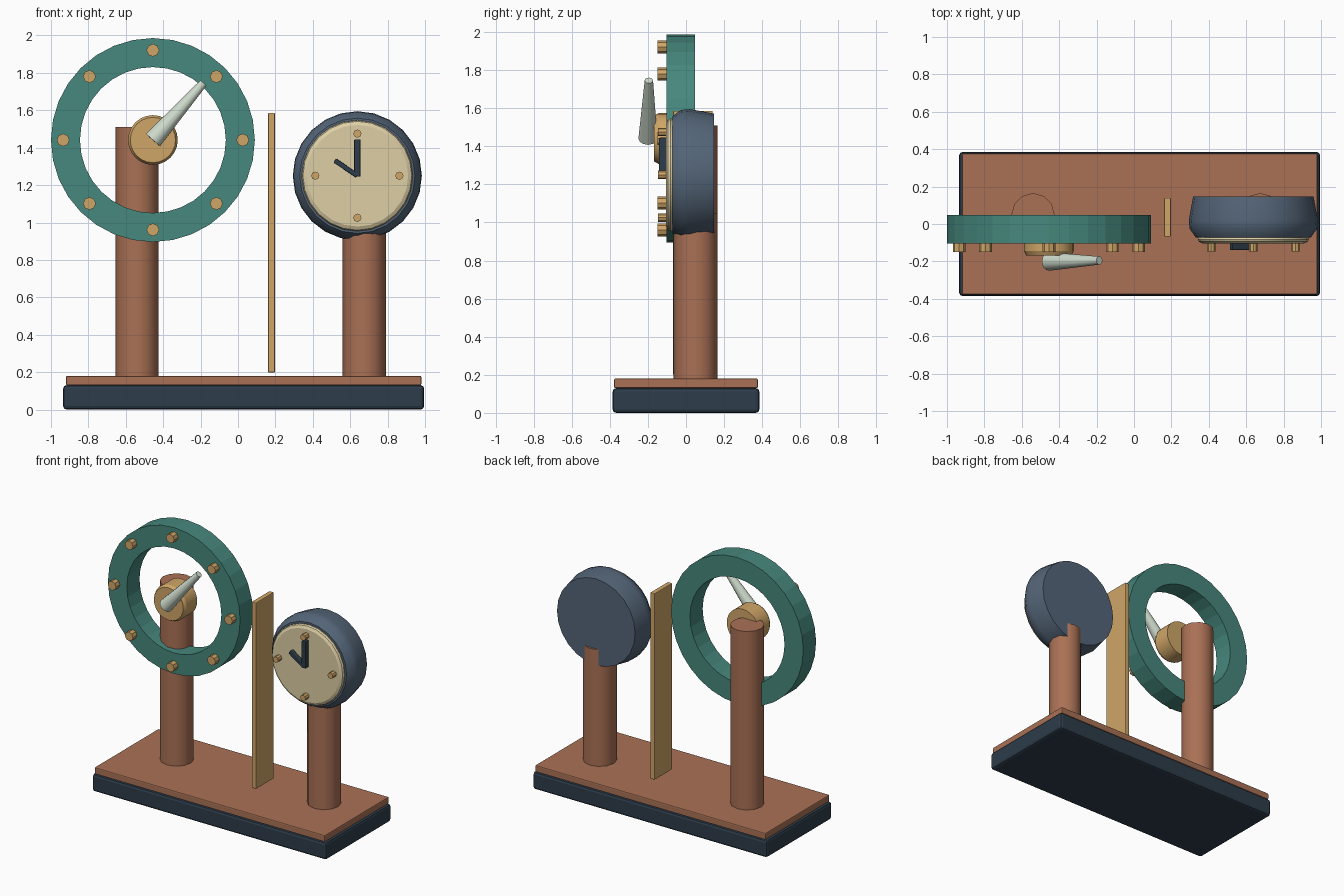
import bpy, bmesh, math
from mathutils import Vector, Matrix

if "Cube" in bpy.data.objects:
    bpy.data.objects.remove(bpy.data.objects["Cube"], do_unlink=True)


def material(name, r, g, b):
    linear = [((c / 255 + 0.055) / 1.055) ** 2.4 for c in (r, g, b)] + [1]
    m = bpy.data.materials.new(name)
    m.use_nodes = True
    m.diffuse_color = linear
    m.node_tree.nodes["Principled BSDF"].inputs["Base Color"].default_value = linear
    return m


navy = material("navy", 45, 60, 74)
slate = material("slate blue", 84, 101, 120)
wood = material("warm brown", 170, 113, 85)
teal = material("teal", 70, 136, 125)
brass = material("brass", 208, 166, 104)
cream = material("cream", 222, 207, 166)
mint = material("pale mint", 206, 219, 204)


def finish(name, bm, mat, smooth=None):
    bmesh.ops.recalc_face_normals(bm, faces=bm.faces)
    mesh = bpy.data.meshes.new(name)
    bm.to_mesh(mesh)
    bm.free()
    mesh.materials.append(mat)
    obj = bpy.data.objects.new(name, mesh)
    bpy.context.collection.objects.link(obj)
    if smooth:
        bpy.ops.object.select_all(action='DESELECT')
        obj.select_set(True)
        bpy.context.view_layer.objects.active = obj
        bpy.ops.object.shade_smooth_by_angle(angle=math.radians(smooth))
    return obj


def box(name, center, size, mat, bevel=0.0, turn=0.0):
    """Bevelled box, optionally turned about the y axis."""
    bm = bmesh.new()
    place = Matrix.Translation(center) @ Matrix.Rotation(turn, 4, 'Y')
    bmesh.ops.create_cube(bm, size=1, matrix=place @ Matrix.Diagonal((*size, 1)))
    if bevel:
        bmesh.ops.bevel(bm, geom=bm.edges[:], offset=bevel, segments=2,
                        profile=0.5, affect='EDGES')
    return finish(name, bm, mat)


def rod(name, start, end, r1, r2, sides, mat, smooth=40):
    """Straight or tapered cylinder between two points."""
    start, end = Vector(start), Vector(end)
    axis = end - start
    turn = axis.to_track_quat('Z', 'Y').to_matrix().to_4x4()
    bm = bmesh.new()
    bmesh.ops.create_cone(bm, cap_ends=True, segments=sides, radius1=r1, radius2=r2,
                          depth=axis.length,
                          matrix=Matrix.Translation((start + end) / 2) @ turn)
    return finish(name, bm, mat, smooth)


def turned(name, x, z, profile, sides, mat, smooth=None, closed=False):
    """Revolve (radius, y) points about a y-facing axis; cap ends unless closed."""
    bm = bmesh.new()
    rings = []
    for r, y in profile:
        rings.append([bm.verts.new((x + r * math.cos(a), y, z + r * math.sin(a)))
                      for a in (math.tau * i / sides for i in range(sides))])
    pairs = list(zip(rings, rings[1:]))
    if closed:
        pairs.append((rings[-1], rings[0]))
    else:
        bm.faces.new(rings[0])
        bm.faces.new(rings[-1])
    for a, b in pairs:
        for i in range(sides):
            j = (i + 1) % sides
            bm.faces.new((a[i], a[j], b[j], b[i]))
    return finish(name, bm, mat, smooth)


def studs(name, x, z, ring, count, radius, y0, y1, sides):
    for i in range(count):
        a = math.tau * i / count
        px, pz = x + ring * math.cos(a), z + ring * math.sin(a)
        rod(f"{name}_{i + 1}", (px, y0, pz), (px, y1, pz), radius, radius, sides, brass)


# Plinth and deck
box("plinth", (0.03, 0, 0.065), (1.93, 0.77, 0.13), navy, 0.018)
box("deck", (0.03, 0, 0.155), (1.9, 0.755, 0.05), wood, 0.007)

# Posts
rod("wheel_post", (-0.54, 0.05, 0.17), (-0.54, 0.05, 1.51), 0.115, 0.115, 12, wood)
rod("clock_post", (0.675, 0.05, 0.17), (0.675, 0.05, 1.05), 0.115, 0.115, 12, wood)

# Wheel with bolts, hub and crank handle
WX, WZ = -0.455, 1.441
turned("wheel_ring", WX, WZ, [(0.545, -0.103), (0.545, 0.047), (0.39, 0.047), (0.39, -0.103)],
       32, teal, closed=True)
studs("wheel_bolt", WX, WZ, 0.48, 8, 0.034, -0.09, -0.15, 8)
turned("hub", WX, WZ, [(0.133, -0.02), (0.133, -0.145), (0.121, -0.168)], 24, brass, 25)
rod("crank_handle", (WX, -0.2, WZ), (WX + 0.27, -0.195, WZ + 0.305), 0.05, 0.022, 12, mint)

# Divider panel
box("divider_panel", (0.179, 0.036, 0.892), (0.036, 0.208, 1.388), brass, 0.005)

# Clock housing, dial, markers and hands
CX, CZ = 0.638, 1.25
turned("clock_housing", CX, CZ, [(0.322, 0.148), (0.345, 0.02), (0.341, -0.025), (0.308, -0.072)],
       24, slate, 40)
turned("clock_dial", CX, CZ, [(0.29, -0.06), (0.297, -0.082), (0.291, -0.094), (0.272, -0.104)],
       24, cream, 25)
studs("hour_marker", CX, CZ, 0.225, 4, 0.022, -0.095, -0.147, 8)
box("minute_hand", (CX, -0.12, CZ + 0.095), (0.034, 0.044, 0.2), navy, 0.005)
box("hour_hand", (CX - 0.06, -0.12, CZ + 0.041), (0.026, 0.04, 0.145), navy, 0.005,
    math.radians(-56))
